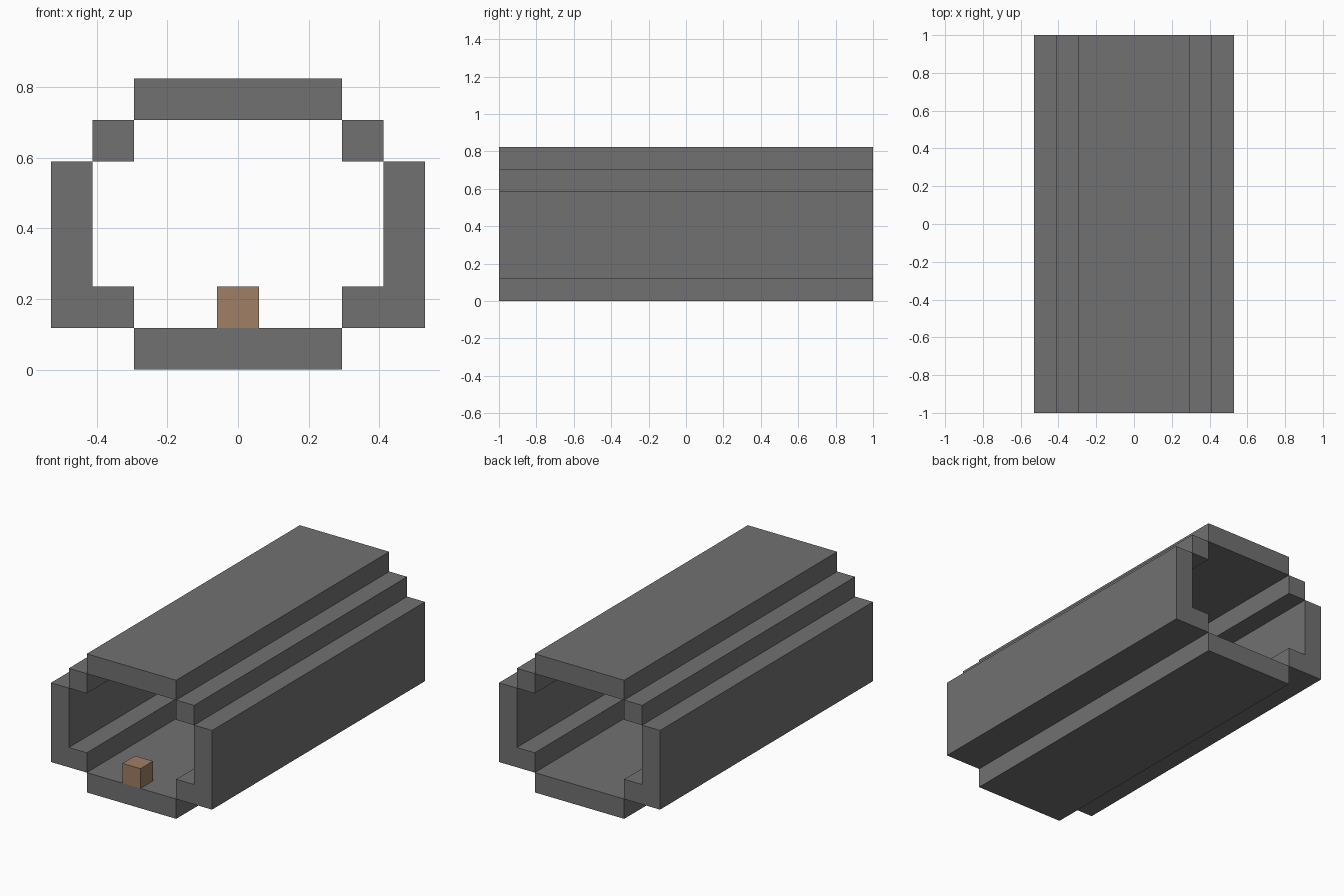
import bpy
import bmesh

U = 2 / 17          # one block
HALF = 8.5          # half the tunnel length, in blocks

cube = bpy.data.objects.get("Cube")
if cube:
    bpy.data.objects.remove(cube, do_unlink=True)


def material(name, rgb):
    mat = bpy.data.materials.new(name)
    mat.use_nodes = True
    mat.diffuse_color = (*rgb, 1)
    mat.node_tree.nodes["Principled BSDF"].inputs["Base Color"].default_value = (*rgb, 1)
    return mat


def extrude_profile(name, outline, mat, start=-HALF, end=HALF, side=1):
    """Extrude an x-z outline, given in blocks, from start to end along y."""
    bm = bmesh.new()
    face = bm.faces.new([bm.verts.new((side * x * U, start * U, z * U)) for x, z in outline])
    extruded = bmesh.ops.extrude_face_region(bm, geom=[face], use_keep_orig=True)
    moved = [v for v in extruded["geom"] if isinstance(v, bmesh.types.BMVert)]
    bmesh.ops.translate(bm, verts=moved, vec=(0, (end - start) * U, 0))
    bmesh.ops.recalc_face_normals(bm, faces=bm.faces)
    mesh = bpy.data.meshes.new(name)
    bm.to_mesh(mesh)
    bm.free()
    mesh.materials.append(mat)
    obj = bpy.data.objects.new(name, mesh)
    bpy.context.collection.objects.link(obj)


def rect(x0, x1, z0, z1):
    return [(x0, z0), (x1, z0), (x1, z1), (x0, z1)]


stone = material("grey stone", (0.165, 0.165, 0.165))
wood = material("brown wood", (0.35, 0.21, 0.13))

# Floor and roof slabs
extrude_profile("floor", rect(-2.5, 2.5, 0, 1), stone)
extrude_profile("roof", rect(-2.5, 2.5, 6, 7), stone)

# L-shaped walls with an inner ledge, and the stepped beams above them
wall = [(2.5, 1), (4.5, 1), (4.5, 5), (3.5, 5), (3.5, 2), (2.5, 2)]
for label, side in (("left", 1), ("right", -1)):
    extrude_profile(label + "_wall", wall, stone, side=side)
    extrude_profile(label + "_upper_beam", rect(2.5, 3.5, 5, 6), stone, side=side)

# Small block at the front entrance
extrude_profile("entrance_block", rect(-0.5, 0.5, 1, 2), wood, end=1 - HALF)
